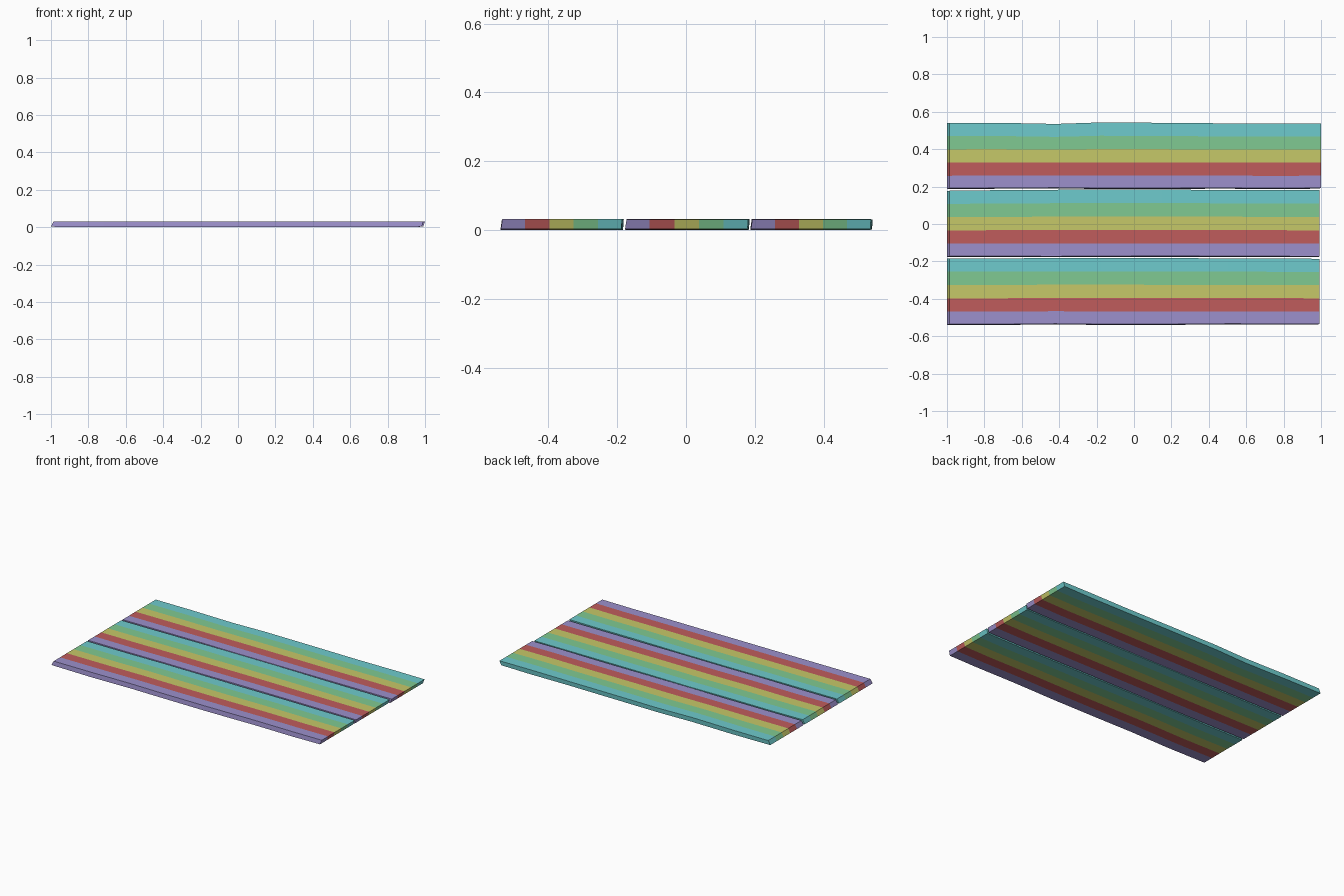
import bpy, bmesh, math, random

if "Cube" in bpy.data.objects:
    bpy.data.objects.remove(bpy.data.objects["Cube"])
random.seed(4)

# Stripe colours, front to back
def lin(c):
    return tuple(((v / 255 + 0.055) / 1.055) ** 2.4 for v in c) + (1.0,)

COLOURS = [("purple", (156, 144, 204)), ("red", (192, 92, 92)),
           ("yellow", (198, 200, 104)), ("green", (128, 202, 146)),
           ("cyan", (110, 203, 205))]
mats = []
for name, c in COLOURS:
    m = bpy.data.materials.new(name + "_paint")
    m.diffuse_color = lin(c)
    m.use_nodes = True
    m.node_tree.nodes["Principled BSDF"].inputs["Base Color"].default_value = m.diffuse_color
    mats.append(m)

XS = [-1.0, -0.72, -0.42, -0.18, 0.15, 0.5, 0.78, 0.99]


def plank(name, y0, y1, back_wobble, right_end):
    """Worn board: striped box with slightly wavy edges and slanted ends."""
    bm = bmesh.new()
    n, last = len(XS), 5
    rows = {}
    for i, x in enumerate(XS):
        end = i in (0, n - 1)
        back = y1 + back_wobble[i]
        front = y0 + random.uniform(0, 0.003)
        for k in range(2):                      # 0 bottom, 1 top
            dz = random.uniform(-0.001, 0.001)
            for j in range(last + 1):
                y = front + (back - front) * j / last
                if j == 0 and k == 1:
                    y += 0.004
                if j == last and k == 0:
                    y -= 0.002
                px = x
                if i == 0:
                    px = -1.0 + 0.014 * k
                if i == n - 1:
                    px = right_end - 0.01 * (1 - k)
                z = 0.031 + dz if k else (0.003 if end else 0.001 + dz)
                rows[i, j, k] = bm.verts.new((px, y, z))

    def face(keys, stripe):
        bm.faces.new([rows[q] for q in keys]).material_index = stripe

    for i in range(n - 1):
        for j in range(last):
            face([(i, j, 1), (i + 1, j, 1), (i + 1, j + 1, 1), (i, j + 1, 1)], j)
            face([(i, j, 0), (i, j + 1, 0), (i + 1, j + 1, 0), (i + 1, j, 0)], j)
        face([(i, 0, 0), (i + 1, 0, 0), (i + 1, 0, 1), (i, 0, 1)], 0)
        face([(i, last, 0), (i, last, 1), (i + 1, last, 1), (i + 1, last, 0)], last - 1)
    for j in range(last):
        face([(0, j, 0), (0, j, 1), (0, j + 1, 1), (0, j + 1, 0)], j)
        e = n - 1
        face([(e, j, 0), (e, j + 1, 0), (e, j + 1, 1), (e, j, 1)], j)
    bmesh.ops.recalc_face_normals(bm, faces=bm.faces)
    me = bpy.data.meshes.new(name)
    bm.to_mesh(me)
    bm.free()
    for m in mats:
        me.materials.append(m)
    bpy.context.collection.objects.link(bpy.data.objects.new(name, me))


# Three boards side by side, front to back
plank("front_plank", -0.54, -0.184, [0, 0, 0.002, 0.003, 0.002, 0, -0.001, -0.002], 0.992)
plank("middle_plank", -0.178, 0.181, [-0.003, 0, 0.002, 0.004, 0.003, 0.001, 0, 0], 0.993)
plank("back_plank", 0.187, 0.541, [0, 0, -0.006, 0.002, 0, -0.003, -0.003, -0.003], 1.0)
